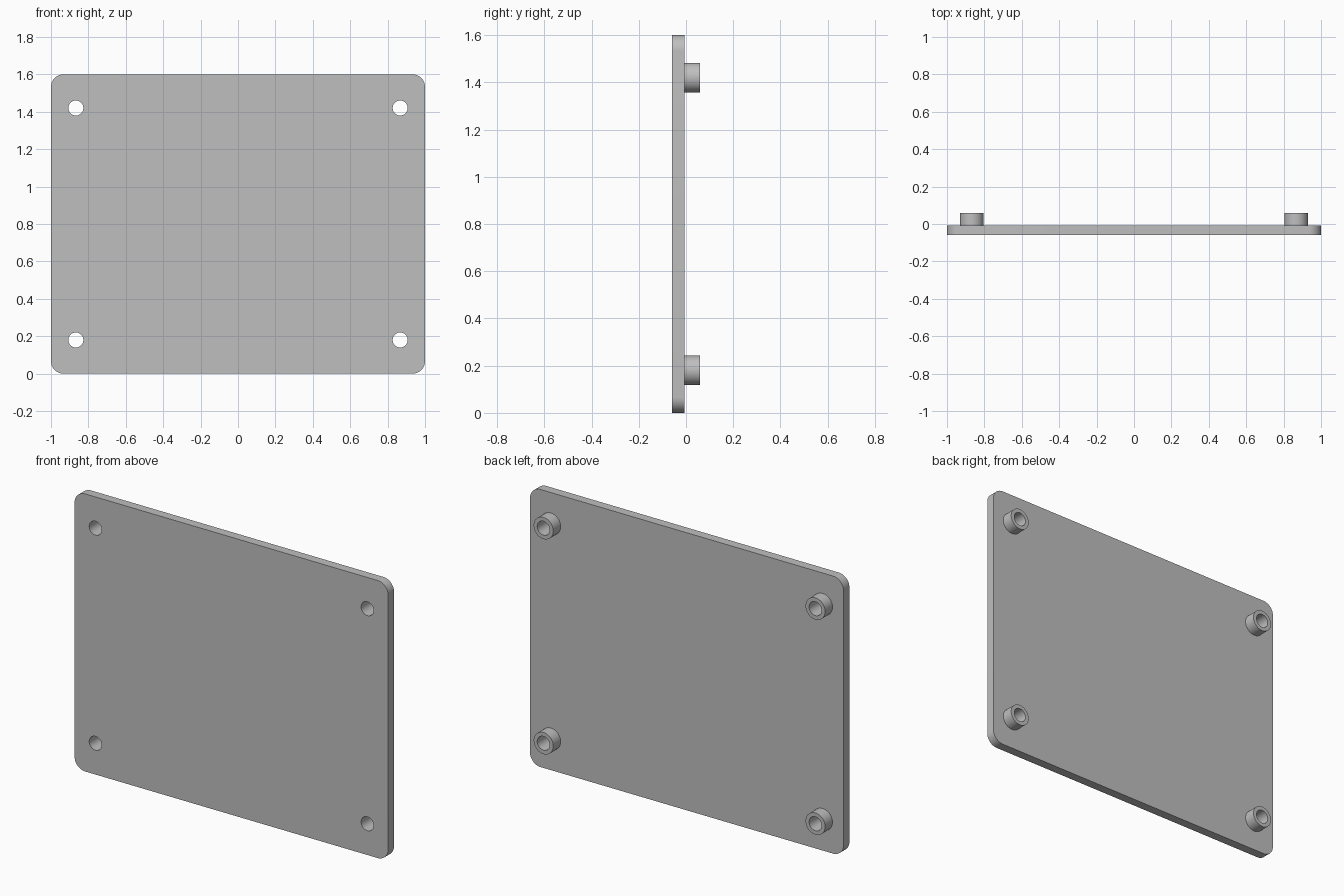
import bpy, bmesh
from math import cos, sin, pi, radians
from mathutils import Matrix

cube = bpy.data.objects.get("Cube")
if cube:
    bpy.data.objects.remove(cube, do_unlink=True)

WIDTH, HEIGHT, CORNER = 2.0, 1.6, 0.067
FRONT, SEAT, BACK = -0.06, -0.007, 0.06
HOLE_R, BOSS_R = 0.04, 0.0625
MID_Z = HEIGHT / 2
SPOTS = [(x, MID_Z + z, f"{level}_{side}")
         for z, level in ((-0.62, "lower"), (0.62, "upper"))
         for x, side in ((-0.867, "right"), (0.867, "left"))]

grey = bpy.data.materials.new("plain grey")
grey.use_nodes = True
grey.diffuse_color = (0.52, 0.52, 0.52, 1)
grey.node_tree.nodes["Principled BSDF"].inputs["Base Color"].default_value = grey.diffuse_color


def circle(cx, cz, r, n=48):
    return [(cx + r * cos(2 * pi * i / n), cz + r * sin(2 * pi * i / n)) for i in range(n)]


def rounded_rectangle(w, h, r, steps=12):
    points = []
    for k, (sx, sz) in enumerate(((1, 1), (-1, 1), (-1, -1), (1, -1))):
        for i in range(steps + 1):
            a = (k + i / steps) * pi / 2
            points.append((sx * (w / 2 - r) + r * cos(a),
                           MID_Z + sz * (h / 2 - r) + r * sin(a)))
    return points


def extrude_outlines(name, outlines, y0, y1):
    """Fill nested outlines (inner ones become holes) and extrude from y0 to y1."""
    curve = bpy.data.curves.new(name + "_outline", "CURVE")
    curve.dimensions = "2D"
    curve.fill_mode = "BOTH"
    curve.extrude = (y1 - y0) / 2
    for points in outlines:
        spline = curve.splines.new("POLY")
        spline.points.add(len(points) - 1)
        for p, (x, z) in zip(spline.points, points):
            p.co = (x, z, 0, 1)
        spline.use_cyclic_u = True
    helper = bpy.data.objects.new(name + "_outline", curve)
    bpy.context.collection.objects.link(helper)
    bpy.context.view_layer.update()
    graph = bpy.context.evaluated_depsgraph_get()
    mesh = bpy.data.meshes.new_from_object(helper.evaluated_get(graph))
    bpy.data.objects.remove(helper, do_unlink=True)

    # Stand the shape upright and weld the caps to the walls
    bm = bmesh.new()
    bm.from_mesh(mesh)
    bm.transform(Matrix.Translation((0, (y0 + y1) / 2, 0)) @ Matrix.Rotation(pi / 2, 4, "X"))
    bmesh.ops.remove_doubles(bm, verts=bm.verts, dist=1e-5)
    bmesh.ops.recalc_face_normals(bm, faces=bm.faces)
    bm.to_mesh(mesh)
    bm.free()
    mesh.name = name
    mesh.materials.clear()
    mesh.materials.append(grey)
    obj = bpy.data.objects.new(name, mesh)
    bpy.context.collection.objects.link(obj)
    bpy.ops.object.select_all(action="DESELECT")
    obj.select_set(True)
    bpy.context.view_layer.objects.active = obj
    bpy.ops.object.shade_smooth_by_angle(angle=radians(30))
    return obj


# Flat plate with four through holes
holes = [circle(x, z, HOLE_R) for x, z, _ in SPOTS]
extrude_outlines("plate", [rounded_rectangle(WIDTH, HEIGHT, CORNER)] + holes, FRONT, SEAT)

# Hollow standoffs on the back, continuing each hole
for x, z, spot in SPOTS:
    extrude_outlines("standoff_" + spot, [circle(x, z, BOSS_R), circle(x, z, HOLE_R)], SEAT, BACK)
